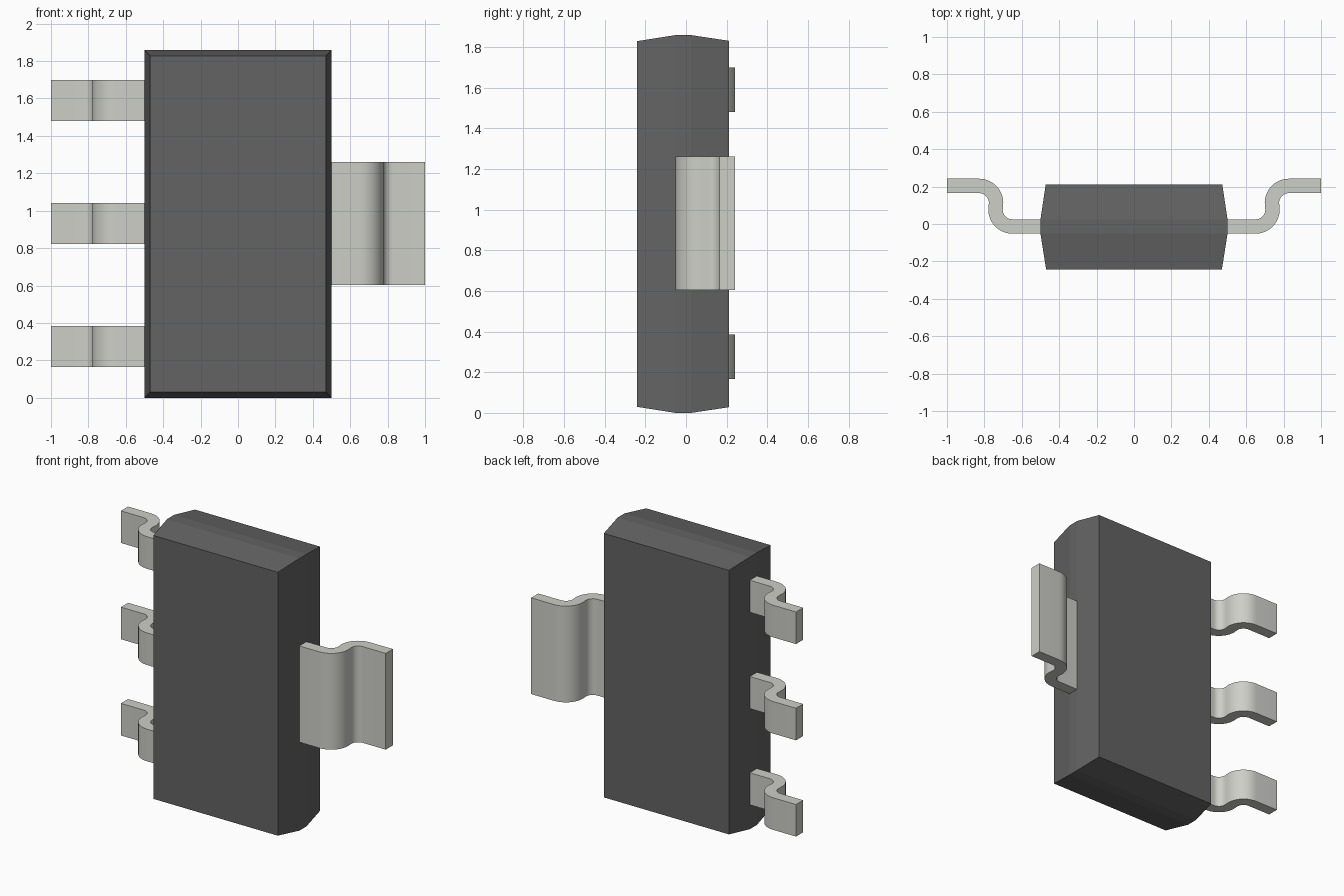
import bpy, bmesh
from math import sin, cos, pi, radians

if "Cube" in bpy.data.objects:
    bpy.data.objects.remove(bpy.data.objects["Cube"])

Y0, Y1 = -0.052, 0.025          # lead thickness band at the body
FOOT0, FOOT1 = 0.165, 0.242     # lead thickness band at the foot
R_IN, R_OUT = 0.052, 0.129      # bend radii


def material(name, color):
    m = bpy.data.materials.new(name)
    m.diffuse_color = (*color, 1)
    m.use_nodes = True
    m.node_tree.nodes["Principled BSDF"].inputs["Base Color"].default_value = m.diffuse_color
    return m


def finish(name, bm, mat):
    bmesh.ops.recalc_face_normals(bm, faces=bm.faces)
    me = bpy.data.meshes.new(name)
    bm.to_mesh(me)
    bm.free()
    me.materials.append(mat)
    ob = bpy.data.objects.new(name, me)
    bpy.context.collection.objects.link(ob)
    return ob


def arc(cx, cy, r, a0, a1, n=10):
    angles = [radians(a0 + (a1 - a0) * i / n) for i in range(n + 1)]
    return [(cx + r * cos(a), cy + r * sin(a)) for a in angles]


def lead(name, side, z_mid, width, mat):
    # S-bent strip outline in plan, extruded along z
    low = (0.65, Y1 + R_IN)
    high = (0.699 + R_OUT, FOOT0 - R_IN)
    outline = [(0.46, Y0)] + arc(*low, R_OUT, -90, 0) + arc(*high, R_IN, 180, 90)
    outline += [(1, FOOT0), (1, FOOT1)]
    outline += arc(*high, R_OUT, 90, 180) + arc(*low, R_IN, 0, -90) + [(0.46, Y1)]
    bm = bmesh.new()
    face = bm.faces.new([bm.verts.new((side * x, y, z_mid - width / 2)) for x, y in outline])
    ext = bmesh.ops.extrude_face_region(bm, geom=[face])
    top = [v for v in ext["geom"] if isinstance(v, bmesh.types.BMVert)]
    bmesh.ops.translate(bm, verts=top, vec=(0, 0, width))
    ob = finish(name, bm, mat)
    bpy.ops.object.select_all(action='DESELECT')
    bpy.context.view_layer.objects.active = ob
    ob.select_set(True)
    bpy.ops.object.shade_smooth_by_angle(angle=radians(30))


def body(mat):
    # moulded case: rectangles lofted from front to back, tapering off the middle band
    bm = bmesh.new()
    rings = []
    for y, inset in ((-0.242, 0.03), (Y0, 0), (Y1, 0), (0.212, 0.028)):
        x, z0, z1 = 0.5 - inset, inset, 1.858 - inset
        rings.append([bm.verts.new(p) for p in ((-x, y, z0), (x, y, z0), (x, y, z1), (-x, y, z1))])
    for a, b in zip(rings, rings[1:]):
        for i in range(4):
            j = (i + 1) % 4
            bm.faces.new((a[i], a[j], b[j], b[i]))
    bm.faces.new(rings[0])
    bm.faces.new(rings[-1])
    finish("case", bm, mat)


plastic = material("dark_plastic", (0.125, 0.125, 0.125))
metal = material("tinned_metal", (0.62, 0.62, 0.58))

body(plastic)
# three narrow leads on the left, one wide tab on the right
for i, z in enumerate((0.275, 0.932, 1.589)):
    lead(f"narrow_lead_{i + 1}", -1, z, 0.219, metal)
lead("wide_tab", 1, 0.932, 0.657, metal)
